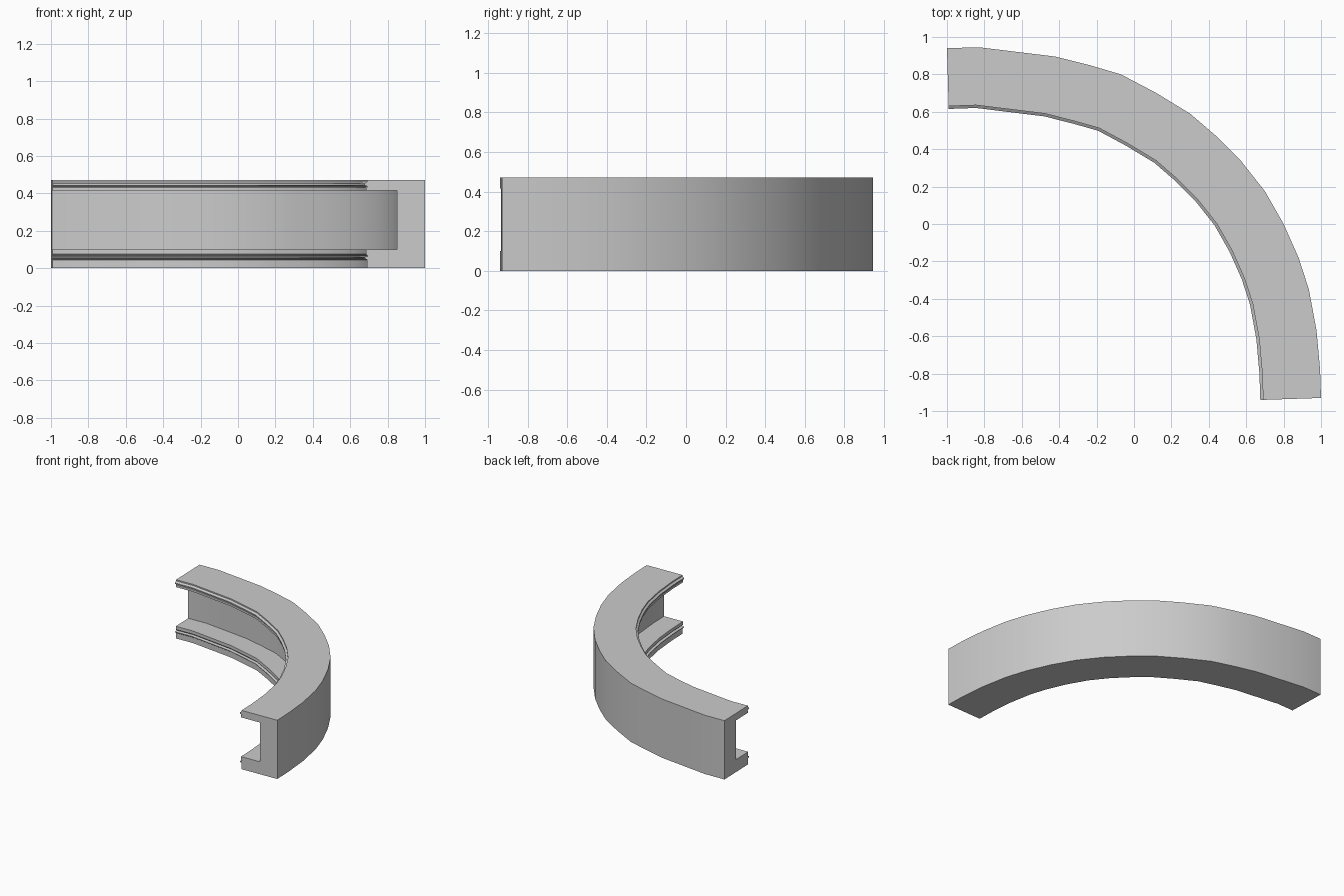
import bpy, bmesh, math
from mathutils import Vector

if "Cube" in bpy.data.objects:
    bpy.data.objects.remove(bpy.data.objects["Cube"])

# Outer edge of the bend, seen from above
path = [Vector(p) for p in (
    (-1, .94), (-.83, .945), (-.42, .895), (-.24, .85), (-.07, .80),
    (.12, .70), (.30, .59), (.44, .47), (.57, .34), (.70, .175), (.80, 0),
    (.88, -.18), (.935, -.35), (.976, -.57), (.995, -.78), (1, -.93))]

# Channel section: (distance inward from outer edge, height)
section = [
    (0, 0), (.31, 0), (.31, .045), (.325, .055), (.325, .06), (.305, .065),
    (.315, .075), (.315, .10), (.15, .10), (.15, .415), (.315, .415),
    (.315, .432), (.305, .437), (.325, .443), (.325, .452), (.31, .462),
    (.31, .472), (0, .472)]


def inward(i):
    """Mitred inward direction at a path point."""
    a = (path[i] - path[max(i - 1, 0)]).normalized() if i else Vector((0, 0))
    b = (path[i + 1] - path[i]).normalized() if i < len(path) - 1 else Vector((0, 0))
    t = (a + b).normalized()
    return Vector((t.y, -t.x))


# Sweep the section along the bend
bm = bmesh.new()
rings = []
for i, p in enumerate(path):
    n = inward(i)
    rings.append([bm.verts.new((*(p + n * d), z)) for d, z in section])
for r, s in zip(rings, rings[1:]):
    for j in range(len(section)):
        k = (j + 1) % len(section)
        bm.faces.new((r[j], r[k], s[k], s[j]))
bm.faces.new(rings[0])
bm.faces.new(rings[-1][::-1])
bmesh.ops.recalc_face_normals(bm, faces=bm.faces)

mesh = bpy.data.meshes.new("curved_channel")
bm.to_mesh(mesh)
bm.free()
channel = bpy.data.objects.new("curved_channel", mesh)
bpy.context.collection.objects.link(channel)
bpy.context.view_layer.objects.active = channel
channel.select_set(True)
bpy.ops.object.shade_smooth_by_angle(angle=math.radians(25))
